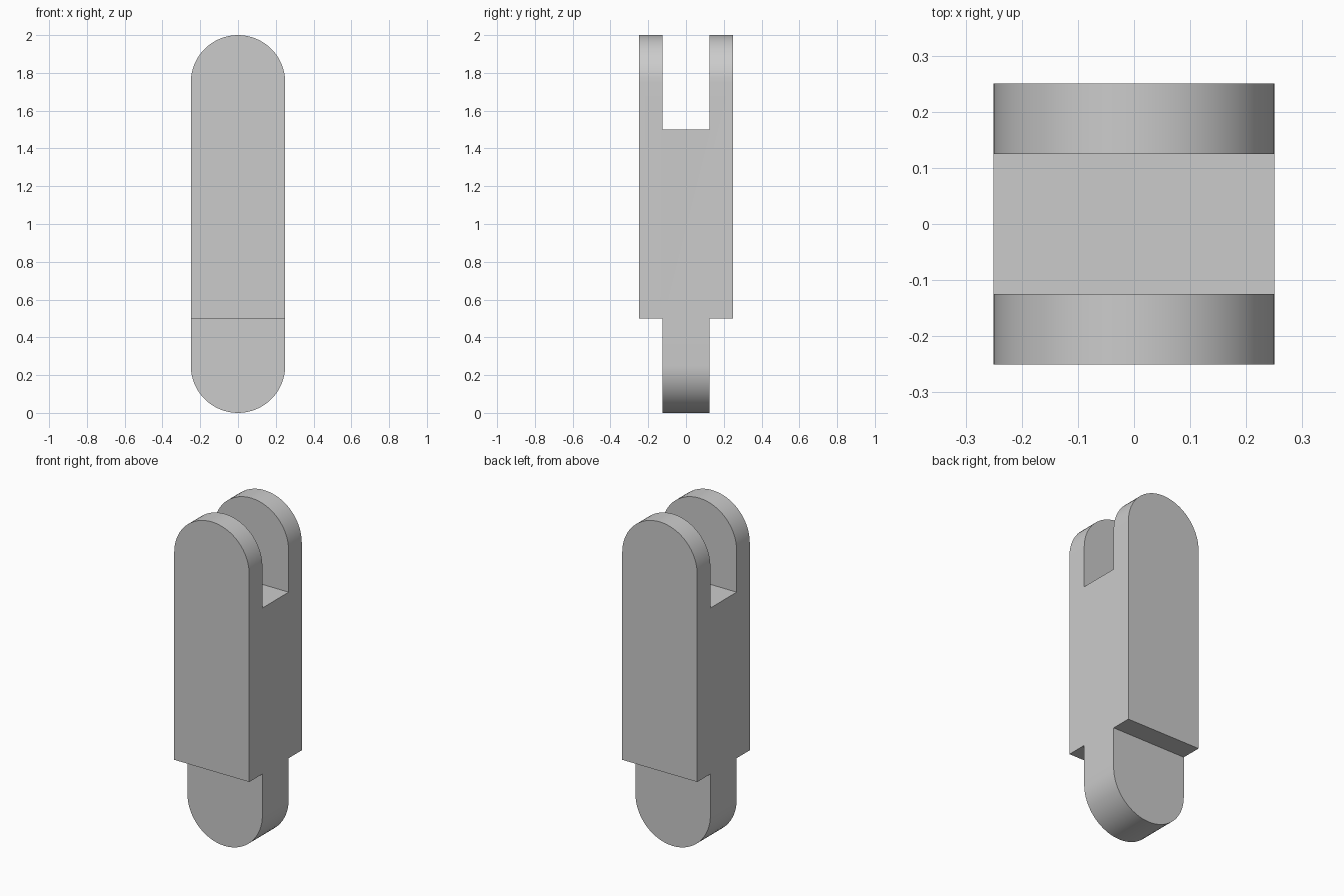
import bpy
import bmesh
from math import cos, sin, pi, radians

if "Cube" in bpy.data.objects:
    bpy.data.objects.remove(bpy.data.objects["Cube"], do_unlink=True)

R = 0.25       # half width of the link and radius of its ends
H = 2.0        # overall height
T = 0.125      # half thickness of the tongue and of the fork slot
SEG = 32       # segments per rounded end

grey = bpy.data.materials.new("light_grey")
grey.use_nodes = True
colour = (0.6, 0.6, 0.6, 1)
grey.diffuse_color = colour
grey.node_tree.nodes["Principled BSDF"].inputs["Base Color"].default_value = colour


def box(name, x, y, z):
    """Box cutter spanning the given (low, high) ranges."""
    bpy.ops.mesh.primitive_cube_add(size=1, location=[sum(r) / 2 for r in (x, y, z)])
    ob = bpy.context.object
    ob.name = name
    ob.scale = [r[1] - r[0] for r in (x, y, z)]
    ob.hide_render = True
    return ob


# Body: round-ended outline extruded front to back
bm = bmesh.new()
outline = []
for start, centre in ((0, H - R), (pi, R)):
    for i in range(SEG + 1):
        a = start + pi * i / SEG
        outline.append(bm.verts.new((R * cos(a), -R, centre + R * sin(a))))
front = bm.faces.new(outline)
extruded = bmesh.ops.extrude_face_region(bm, geom=[front])["geom"]
bmesh.ops.translate(bm, vec=(0, 2 * R, 0),
                    verts=[v for v in extruded if isinstance(v, bmesh.types.BMVert)])
bmesh.ops.recalc_face_normals(bm, faces=bm.faces)
mesh = bpy.data.meshes.new("clevis_link")
bm.to_mesh(mesh)
bm.free()
link = bpy.data.objects.new("clevis_link", mesh)
bpy.context.collection.objects.link(link)
mesh.materials.append(grey)

# Fork slot at the top, shoulders either side of the tongue at the bottom
cutters = [
    box("slot_cutter", (-1, 1), (-T, T), (1.5, 3)),
    box("front_shoulder_cutter", (-1, 1), (-1, -T), (-1, 0.5)),
    box("back_shoulder_cutter", (-1, 1), (T, 1), (-1, 0.5)),
]
bpy.ops.object.select_all(action="DESELECT")
link.select_set(True)
bpy.context.view_layer.objects.active = link
for cutter in cutters:
    mod = link.modifiers.new(cutter.name, "BOOLEAN")
    mod.operation = "DIFFERENCE"
    mod.solver = "EXACT"
    mod.object = cutter
    bpy.ops.object.modifier_apply(modifier=mod.name)
    bpy.data.objects.remove(cutter, do_unlink=True)

bpy.ops.object.shade_smooth_by_angle(angle=radians(30))
